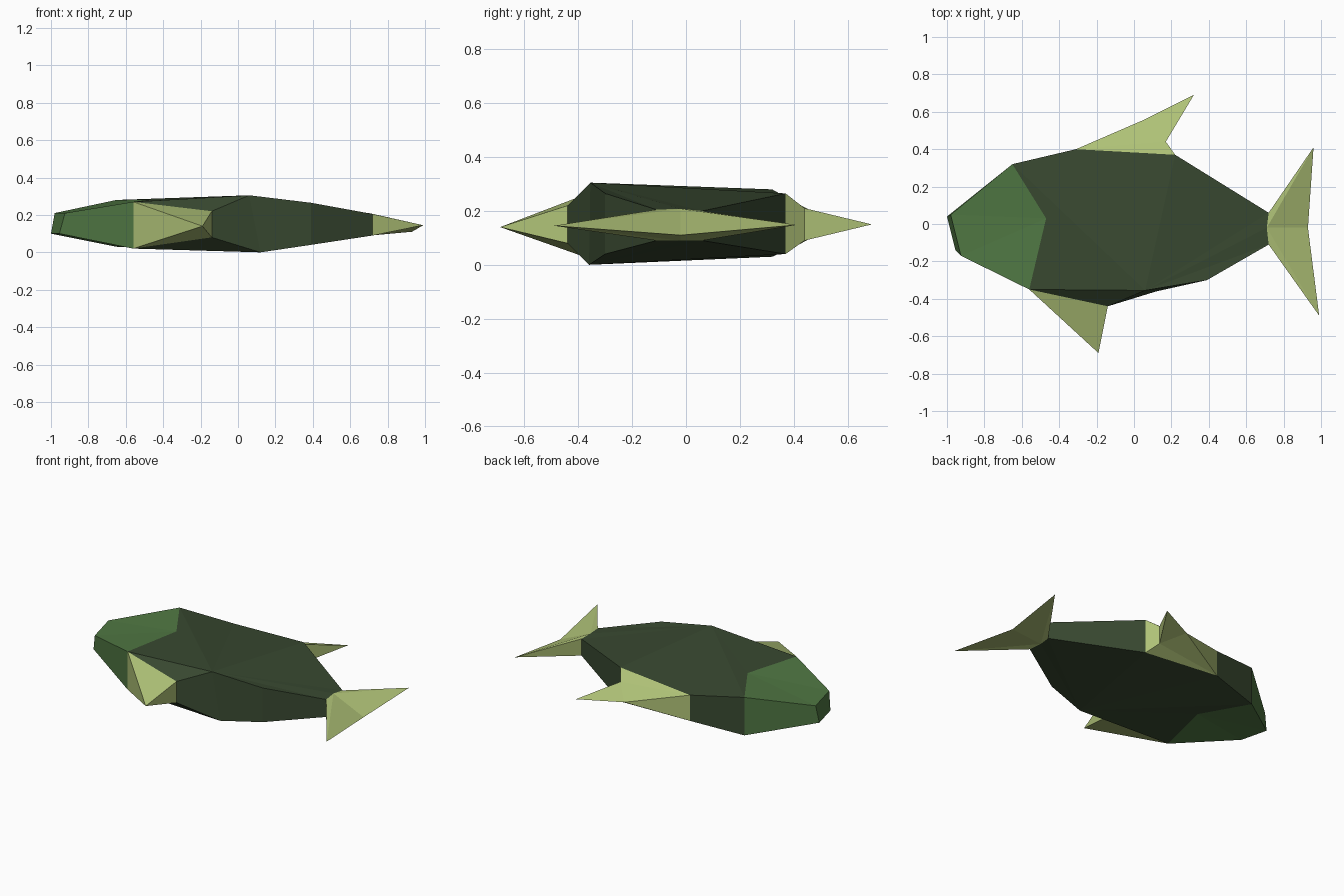
import bpy

if "Cube" in bpy.data.objects:
    bpy.data.objects.remove(bpy.data.objects["Cube"])


def material(name, rgb):
    m = bpy.data.materials.new(name)
    m.diffuse_color = (*rgb, 1)
    m.use_nodes = True
    m.node_tree.nodes["Principled BSDF"].inputs["Base Color"].default_value = m.diffuse_color
    return m


DARK = material("dark green", (0.040, 0.066, 0.030))
GREEN = material("leaf green", (0.080, 0.185, 0.056))
LIGHT = material("pale olive", (0.43, 0.54, 0.185))


def slab(name, mat, ring, joined=()):
    """Faceted slab from an anticlockwise outline. Points are (x, y, top z, bottom z
    [, bottom x, bottom y]); equal heights share one vertex. Caps fan out from the
    first point; edges listed in joined stay open against a neighbouring part."""
    verts, top, bot = [], [], []
    for p in ring:
        x, y, zt, zb = p[:4]
        top.append(len(verts))
        verts.append((x, y, zt))
        if zt != zb:
            verts.append((*(p[4:] or (x, y)), zb))
        bot.append(len(verts) - 1)
    n, faces = len(ring), []
    for i in range(1, n - 1):
        faces.append((top[0], top[i], top[i + 1]))
        faces.append((bot[0], bot[i + 1], bot[i]))
    for i in range(n):
        j = (i + 1) % n
        wall = list(dict.fromkeys((bot[i], bot[j], top[j], top[i])))
        if i not in joined and len(wall) > 2:
            faces.append(wall)
    mesh = bpy.data.meshes.new(name)
    mesh.from_pydata(verts, [], faces)
    mesh.materials.append(mat)
    obj = bpy.data.objects.new(name, mesh)
    bpy.context.collection.objects.link(obj)


# Points where parts meet
crown = (-0.47, 0.03, 0.282, 0.022)
nape = (-0.65, 0.32, 0.28, 0.03)
throat = (-0.56, -0.35, 0.27, 0.02)
belly = (-0.14, -0.44, 0.22, 0.08)
back_front = (-0.31, 0.40, 0.235, 0.065)
back_rear = (0.22, 0.37, 0.265, 0.04)
stem = [(0.72, -0.11, 0.205, 0.09), (0.71, -0.02, 0.208, 0.09), (0.72, 0.06, 0.20, 0.09)]

# Head
slab("head", GREEN, [crown, nape, (-0.98, 0.05, 0.21, 0.10, -1.0, 0.04),
                     (-0.925, -0.17, 0.21, 0.10, -0.955, -0.14), throat], joined=(0, 4))

# Body
slab("body", DARK, [(0.06, -0.355, 0.305, 0.0, 0.12, -0.36), (0.39, -0.30, 0.265, 0.04),
                    *stem, back_rear, back_front, nape, crown, throat, belly],
     joined=(2, 3, 5, 7, 8, 9))

# Fin on the back
slab("back_fin", LIGHT, [(0.17, 0.44, 0.21, 0.09), (0.32, 0.69, 0.15, 0.15),
                         (0.06, 0.56, 0.15, 0.15), back_front, back_rear], joined=(3,))

# Fin on the belly
slab("belly_fin", LIGHT, [throat, (-0.19, -0.69, 0.14, 0.14), belly], joined=(2,))

# Forked tail
slab("tail_fin", LIGHT, [stem[1], stem[0], (0.99, -0.49, 0.145, 0.145),
                         (0.93, -0.02, 0.11, 0.11), (0.96, 0.41, 0.148, 0.148), stem[2]],
     joined=(0, 5))
